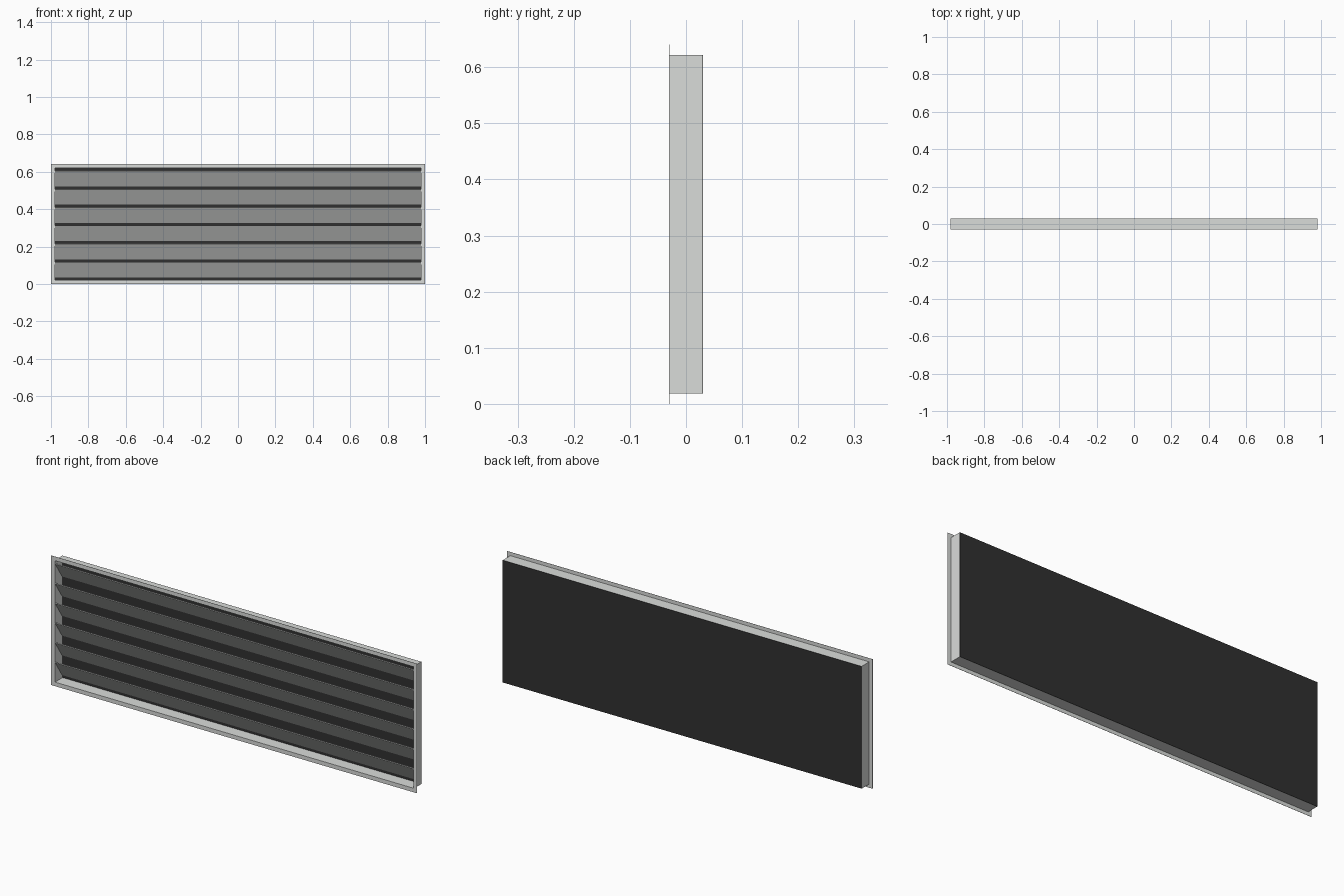
import bpy, bmesh
from mathutils import Matrix, Vector

if "Cube" in bpy.data.objects:
    bpy.data.objects.remove(bpy.data.objects["Cube"])


def material(name, r, g, b):
    m = bpy.data.materials.new(name)
    m.diffuse_color = (r, g, b, 1)
    m.use_nodes = True
    m.node_tree.nodes["Principled BSDF"].inputs["Base Color"].default_value = m.diffuse_color
    return m


metal_grey = material("metal_grey", 0.70, 0.715, 0.70)
panel_black = material("panel_black", 0.03, 0.03, 0.03)

W, H = 0.981, 0.302        # half size of the box
CZ = 0.32                  # centre height
FRONT, BACK = -0.03, 0.03
T = 0.002                  # sheet thickness


def make(name, bm, mat):
    bmesh.ops.recalc_face_normals(bm, faces=bm.faces)
    me = bpy.data.meshes.new(name)
    bm.to_mesh(me)
    bm.free()
    me.materials.append(mat)
    ob = bpy.data.objects.new(name, me)
    bpy.context.collection.objects.link(ob)
    return ob


def ring(name, outer, inner, y0, y1, mat):
    """Rectangular ring between two half sizes, extruded along y."""
    bm = bmesh.new()
    corners = [(-1, -1), (1, -1), (1, 1), (-1, 1)]
    loops = [[bm.verts.new((sx * w, y, CZ + sz * h)) for sx, sz in corners]
             for (w, h), y in ((outer, y0), (inner, y0), (inner, y1), (outer, y1))]
    for a, b in zip(loops, loops[1:] + loops[:1]):
        for i in range(4):
            j = (i + 1) % 4
            bm.faces.new((a[i], a[j], b[j], b[i]))
    return make(name, bm, mat)


def sheet(name, a, b, thick, mat):
    """Full-width slab whose section runs from a to b in the (y, z) plane."""
    a, b = Vector(a), Vector(b)
    d = (b - a).normalized()
    n = Vector((-d.y, d.x)) * thick / 2
    bm = bmesh.new()
    section = [a - n, b - n, b + n, a + n]
    ends = [[bm.verts.new((x, p.x, p.y)) for p in section] for x in (-W + T, W - T)]
    for e in ends:
        bm.faces.new(e)
    for i in range(4):
        j = (i + 1) % 4
        bm.faces.new((ends[0][i], ends[0][j], ends[1][j], ends[1][i]))
    return make(name, bm, mat)


# Thin front flange and the box walls behind it
ring("front_flange", (1.0, 0.32), (W - T, H - T), FRONT, FRONT + T / 2, metal_grey)
ring("box_walls", (W, H), (W - T, H - T), FRONT + T / 2, BACK - T / 2, metal_grey)

# Dark closing panel
bm = bmesh.new()
bmesh.ops.create_cube(bm, size=1, matrix=Matrix.Translation((0, BACK - T / 4, CZ))
                      @ Matrix.Diagonal((2 * W, T / 2, 2 * H, 1)))
make("back_panel", bm, panel_black)

# Six louvre slats, high at the front and low at the back
PITCH, RISE = 0.0975, 0.082
for i in range(6):
    z = CZ + (i - 2.5) * PITCH
    sheet(f"slat_{i + 1}", (FRONT + 0.002, z + RISE / 2), (BACK - 0.004, z - RISE / 2),
          0.004, metal_grey)
